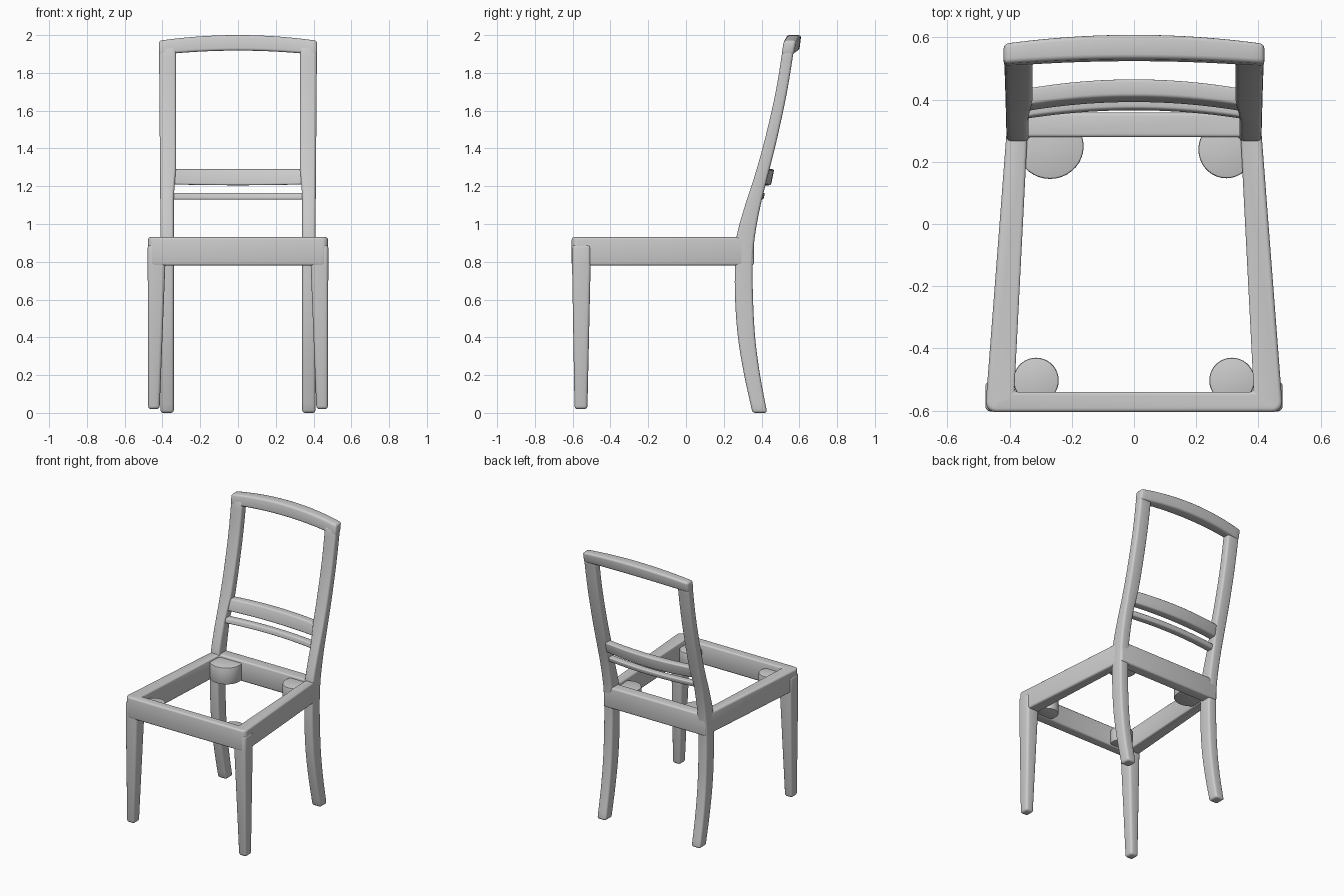
import bpy, bmesh, math
from mathutils import Vector

if "Cube" in bpy.data.objects:
    bpy.data.objects.remove(bpy.data.objects["Cube"])


def finish(name, bm, bevel, segs=3, mirror=False):
    """Round the hard edges, smooth the faces and make the object."""
    bmesh.ops.recalc_face_normals(bm, faces=bm.faces)
    hard = [e for e in bm.edges if len(e.link_faces) == 2 and e.calc_face_angle(0) > math.radians(50)]
    bmesh.ops.bevel(bm, geom=hard, offset=bevel, segments=segs, profile=0.5,
                    affect='EDGES', clamp_overlap=True)
    me = bpy.data.meshes.new(name)
    bm.to_mesh(me)
    bm.free()
    for p in me.polygons:
        p.use_smooth = True
    me.set_sharp_from_angle(angle=math.radians(40))
    ob = bpy.data.objects.new(name, me)
    bpy.context.collection.objects.link(ob)
    if mirror:
        ob.modifiers.new("Mirror", 'MIRROR')
    return ob


def loft(name, rings, bevel, mirror=False):
    """Skin a row of four-cornered cross-sections and cap both ends."""
    bm = bmesh.new()
    vs = [[bm.verts.new(p) for p in r] for r in rings]
    for a, b in zip(vs, vs[1:]):
        for i in range(4):
            j = (i + 1) % 4
            bm.faces.new((a[i], a[j], b[j], b[i]))
    bm.faces.new(vs[0])
    bm.faces.new(vs[-1])
    return finish(name, bm, bevel, mirror=mirror)


def spline(rows, steps=4):
    """Catmull-Rom refinement of a list of equal-length rows."""
    v = [Vector(r) for r in rows]
    v = [2 * v[0] - v[1]] + v + [2 * v[-1] - v[-2]]
    out = []
    for a, b, c, d in zip(v, v[1:], v[2:], v[3:]):
        for k in range(steps):
            t = k / steps
            out.append(0.5 * (2 * b + (c - a) * t + (2 * a - 5 * b + 4 * c - d) * t * t
                              + (3 * b - a - 3 * c + d) * t ** 3))
    return out + [v[-2]]


def box_ring(x0, x1, y0, y1, z):
    return [(x0, y0, z), (x1, y0, z), (x1, y1, z), (x0, y1, z)]


def bowed_rail(name, half, ends, mid, bevel, n=20):
    """Cross rail whose (y, z) section blends from ends to middle along an arc."""
    rings = []
    for i in range(n + 1):
        u = -1 + 2 * i / n
        w = 1 - u * u
        rings.append([(half * u, a[0] + (b[0] - a[0]) * w, a[1] + (b[1] - a[1]) * w)
                      for a, b in zip(ends, mid)])
    return loft(name, rings, bevel)


# Rear posts: one curved piece from foot to top rail (z, front y, back y)
profile = [(0.0, 0.352, 0.43), (0.2, 0.308, 0.392), (0.4, 0.275, 0.366), (0.6, 0.26, 0.355),
           (0.78, 0.259, 0.353), (0.93, 0.267, 0.364), (1.1, 0.313, 0.395), (1.25, 0.362, 0.432),
           (1.45, 0.418, 0.482), (1.7, 0.475, 0.535), (1.94, 0.514, 0.574)]
rings = []
for z, y0, y1 in spline(profile):
    t = min(max((z - 1.15) / 0.15, 0), 1)
    outer = 0.41 + 0.008 * max(z - 0.93, 0)
    rings.append(box_ring(0.34 - 0.013 * t, outer, y0, y1, z))
loft("rear_post", rings, 0.014, mirror=True)

# Front legs: tapered on the inner and both side faces
loft("front_leg", [box_ring(0.415, 0.476, -0.59, -0.522, 0.02),
                   box_ring(0.385, 0.478, -0.603, -0.505, 0.78),
                   box_ring(0.385, 0.478, -0.603, -0.505, 0.89)], 0.016, mirror=True)

# Seat frame: open trapezoid with rounded front corners
outer = [(-0.479, -0.605), (0.479, -0.605), (0.405, 0.359), (-0.405, 0.359)]
inner = [(-0.385, -0.54), (0.385, -0.54), (0.343, 0.28), (-0.343, 0.28)]
bm = bmesh.new()
loops = [[bm.verts.new((x, y, z)) for x, y in loop]
         for loop, z in ((outer, 0.78), (outer, 0.93), (inner, 0.93), (inner, 0.78))]
for k in range(4):
    a, b = loops[k], loops[(k + 1) % 4]
    for i in range(4):
        j = (i + 1) % 4
        bm.faces.new((a[i], a[j], b[j], b[i]))
corners = [e for e in bm.edges if all(v in loops[0][:2] + loops[1][:2] for v in e.verts)
           and abs(e.verts[0].co.z - e.verts[1].co.z) > 0.1]
bmesh.ops.bevel(bm, geom=corners, offset=0.035, segments=5, profile=0.5, affect='EDGES')
finish("seat_frame", bm, 0.012)


# Rounded corner blocks inside the seat frame
def corner_block(name, x, y, rx, ry, z0, z1):
    bm = bmesh.new()
    bmesh.ops.create_cone(bm, cap_ends=True, segments=36, radius1=1, radius2=1, depth=1)
    for v in bm.verts:
        v.co = (x + rx * v.co.x, y + ry * v.co.y, (z0 + z1) / 2 + (z1 - z0) * v.co.z)
    finish(name, bm, 0.006, 2)


for side, label in ((-1, "left"), (1, "right")):
    corner_block("front_block_" + label, side * 0.315, -0.503, 0.073, 0.073, 0.79, 0.89)
corner_block("back_block_left", -0.27, 0.25, 0.108, 0.105, 0.79, 0.91)
corner_block("back_block_right", 0.297, 0.24, 0.09, 0.093, 0.79, 0.91)

# Crest rail, middle rail and thin slat, all bowed backward
bowed_rail("crest_rail", 0.419,
           [(0.505, 1.895), (0.568, 1.895), (0.582, 1.97), (0.517, 1.97)],
           [(0.522, 1.918), (0.6, 1.918), (0.61, 2.0), (0.532, 2.0)], 0.014)
bowed_rail("middle_rail", 0.35,
           [(0.36, 1.21), (0.415, 1.21), (0.437, 1.29), (0.382, 1.29)],
           [(0.39, 1.205), (0.45, 1.205), (0.467, 1.29), (0.41, 1.29)], 0.01)
bowed_rail("thin_slat", 0.36,
           [(0.335, 1.13), (0.383, 1.13), (0.391, 1.165), (0.343, 1.165)],
           [(0.364, 1.13), (0.41, 1.13), (0.418, 1.165), (0.372, 1.165)], 0.008)
